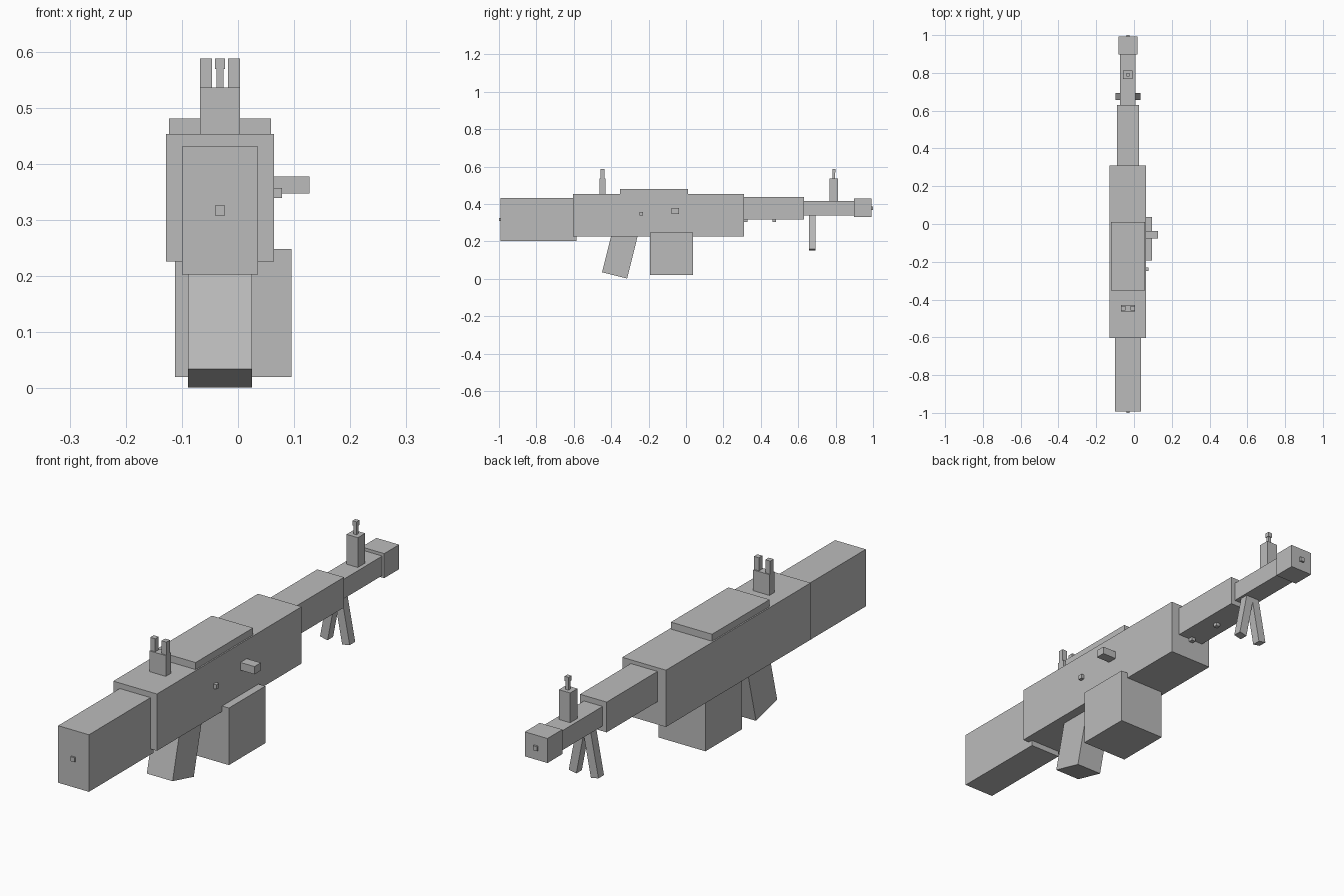
import bpy
from math import radians
from mathutils import Euler, Vector

cube = bpy.data.objects.get("Cube")
if cube:
    bpy.data.objects.remove(cube, do_unlink=True)

# Single flat grey for every part
grey = bpy.data.materials.new("plain grey")
grey.use_nodes = True
grey.diffuse_color = (0.5, 0.5, 0.5, 1)
grey.node_tree.nodes["Principled BSDF"].inputs["Base Color"].default_value = (0.5, 0.5, 0.5, 1)

AXIS = -0.032  # x of the barrel centreline


def block(name, centre, size, rotation=(0, 0, 0)):
    """Box with its size baked into the mesh."""
    bpy.ops.mesh.primitive_cube_add(size=1, location=centre, rotation=rotation)
    ob = bpy.context.object
    ob.name = ob.data.name = name
    for v in ob.data.vertices:
        v.co = Vector(a * b for a, b in zip(v.co, size))
    ob.data.materials.append(grey)
    return ob


def span(name, width, y, z, x=AXIS):
    """Upright box centred on x, between two y and two z limits."""
    return block(name, (x, sum(y) / 2, sum(z) / 2), (width, y[1] - y[0], z[1] - z[0]))


# Main body, back to muzzle
span("stock", 0.136, (-0.993, -0.585), (0.203, 0.431))
span("stock_stud", 0.018, (-1.0, -0.985), (0.308, 0.326))
span("receiver", 0.193, (-0.604, 0.31), (0.226, 0.453))
span("top_cover", 0.182, (-0.352, 0.011), (0.44, 0.481))
span("handguard", 0.118, (0.30, 0.631), (0.317, 0.438))
span("barrel", 0.082, (0.62, 0.905), (0.338, 0.416))
span("muzzle", 0.10, (0.898, 0.992), (0.33, 0.428))
span("muzzle_stud", 0.018, (0.985, 1.0), (0.369, 0.387))

# Studs under the handguard
for i, y in enumerate((0.32, 0.471)):
    span(f"handguard_stud_{i + 1}", 0.018, (y - 0.009, y + 0.009), (0.303, 0.32))

# Rear sight with two posts
span("rear_sight_base", 0.072, (-0.462, -0.43), (0.445, 0.536))
for side, label in ((1, "left"), (-1, "right")):
    span(f"rear_sight_post_{label}", 0.022, (-0.457, -0.435), (0.53, 0.588), AXIS + side * 0.025)

# Front sight
span("front_sight_base", 0.05, (0.767, 0.813), (0.41, 0.535))
span("front_sight_neck", 0.013, (0.784, 0.797), (0.53, 0.572))
span("front_sight_tip", 0.018, (0.782, 0.80), (0.569, 0.588))

# Side controls
span("charging_handle", 0.077, (-0.077, -0.037), (0.347, 0.378), 0.0885)
span("selector_stud", 0.028, (-0.248, -0.23), (0.339, 0.357), 0.064)

# Magazine and raked grip
span("magazine", 0.207, (-0.193, 0.037), (0.02, 0.248), -0.0085)
tilt = Euler((radians(-14), 0, 0))
grip_centre = Vector((AXIS, -0.382, 0.018)) + tilt.to_matrix() @ Vector((0, 0, 0.13))
block("grip", grip_centre, (0.114, 0.138, 0.26), tilt)

# Splayed bipod legs
for side, label in ((1, "left"), (-1, "right")):
    splay = Euler((0, radians(-11 * side), 0))
    foot = Vector((AXIS + side * 0.049, 0.675, 0.155))
    centre = foot + splay.to_matrix() @ Vector((0, 0, 0.105))
    block(f"bipod_leg_{label}", centre, (0.034, 0.035, 0.21), splay)
